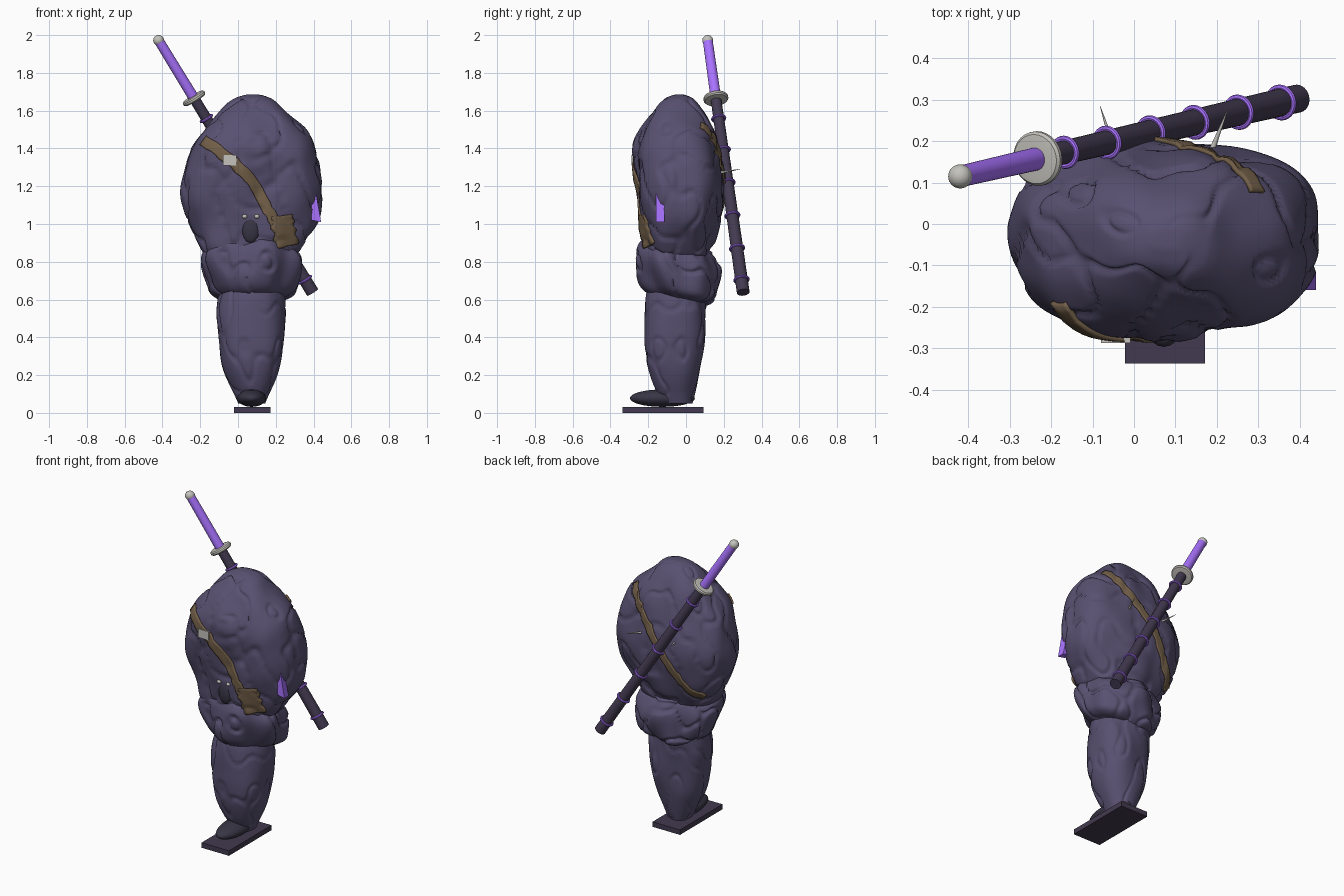
import bpy, bmesh, math
from mathutils import Vector, noise
from mathutils.bvhtree import BVHTree

if "Cube" in bpy.data.objects:
    bpy.data.objects.remove(bpy.data.objects["Cube"])


def material(name, rgb):
    m = bpy.data.materials.new(name)
    m.diffuse_color = (*rgb, 1)
    m.use_nodes = True
    m.node_tree.nodes["Principled BSDF"].inputs["Base Color"].default_value = m.diffuse_color
    return m


CLOTH = material("cloth", (0.098, 0.082, 0.165))
DARK = material("dark_cloth", (0.04, 0.036, 0.06))
SHEATH = material("sheath", (0.055, 0.042, 0.08))
PURPLE = material("purple", (0.40, 0.17, 1.0))
LEATHER = material("leather", (0.17, 0.115, 0.065))
STEEL = material("steel", (0.55, 0.54, 0.5))


def finish(name, bm, mat, angle=50):
    bmesh.ops.recalc_face_normals(bm, faces=bm.faces[:])
    me = bpy.data.meshes.new(name)
    bm.to_mesh(me)
    bm.free()
    ob = bpy.data.objects.new(name, me)
    bpy.context.collection.objects.link(ob)
    me.materials.append(mat)
    bpy.ops.object.select_all(action='DESELECT')
    bpy.context.view_layer.objects.active = ob
    ob.select_set(True)
    bpy.ops.object.shade_smooth_by_angle(angle=math.radians(angle))
    return ob


def spline(pts, steps):
    """Catmull-Rom through tuples of any length"""
    pts = [Vector(p) for p in pts]
    out = []
    for i in range(len(pts) - 1):
        a, b, c, d = pts[max(i - 1, 0)], pts[i], pts[i + 1], pts[min(i + 2, len(pts) - 1)]
        for s in range(steps):
            t = s / steps
            out.append(0.5 * (2 * b + (c - a) * t + (2 * a - 5 * b + 4 * c - d) * t * t
                              + (3 * b - a - 3 * c + d) * t ** 3))
    return out + [pts[-1]]


def wrinkle(p, lump, crease):
    q = Vector((p.x * 7, p.y * 7, p.z * 4.5))
    fold = max(0, 1 - abs(noise.noise(q * 1.2 + Vector((7, 3, 1)))) / 0.13)
    return lump * noise.noise(q) + crease * (0.3 - fold * fold * (3 - 2 * fold))


def cloth_loft(name, rings, mat, lump=0.02, crease=0.013, tilt=0, n=120, steps=12, power=2.3):
    """Wrinkled cloth mass; rings are (z, x_min, x_max, y_min, y_max)"""
    bm = bmesh.new()
    loops = []
    for z, x0, x1, y0, y1 in spline(rings, steps):
        cx, cy, rx, ry = (x0 + x1) / 2, (y0 + y1) / 2, (x1 - x0) / 2, (y1 - y0) / 2
        loop = []
        for k in range(n):
            a = 2 * math.pi * k / n
            c, s = math.cos(a), math.sin(a)
            e = 2 / power
            p = Vector((cx + rx * math.copysign(abs(c) ** e, c), cy + ry * math.copysign(abs(s) ** e, s), z))
            fade = min(1, min(rx, ry) / 0.1)
            p += Vector((c, s, 0)) * wrinkle(p, lump, crease) * fade
            p.z -= tilt * (p.y - cy)
            loop.append(bm.verts.new(p))
        loops.append(loop)
    for a, b in zip(loops, loops[1:]):
        for k in range(n):
            bm.faces.new((a[k], a[(k + 1) % n], b[(k + 1) % n], b[k]))
    bm.faces.new(loops[0])
    bm.faces.new(loops[-1])
    return finish(name, bm, mat, 80)


# hooded upper body
torso = cloth_loft("hooded_torso", [
    (0.80, -0.02, 0.18, -0.12, 0.04), (0.815, -0.13, 0.27, -0.19, 0.09), (0.865, -0.19, 0.33, -0.222, 0.122),
    (1.02, -0.268, 0.418, -0.236, 0.175), (1.20, -0.30, 0.448, -0.257, 0.195), (1.39, -0.25, 0.41, -0.272, 0.168),
    (1.50, -0.18, 0.35, -0.235, 0.142), (1.605, -0.088, 0.238, -0.168, 0.092), (1.66, -0.025, 0.175, -0.12, 0.045),
    (1.682, 0.03, 0.125, -0.07, 0.0), (1.686, 0.07, 0.08, -0.04, -0.03)], CLOTH, lump=0.022, power=2.4)

# hips
cloth_loft("hip_wrap", [
    (0.585, 0.02, 0.13, -0.1, 0.0), (0.597, -0.06, 0.21, -0.17, 0.09), (0.65, -0.145, 0.30, -0.215, 0.15),
    (0.77, -0.195, 0.335, -0.248, 0.165), (0.85, -0.17, 0.31, -0.24, 0.14), (0.9, -0.09, 0.24, -0.2, 0.09),
    (0.915, 0.04, 0.11, -0.1, 0.0)], CLOTH, lump=0.045, crease=0.016, tilt=0.2, power=2.1)

# trouser leg
cloth_loft("trouser_leg", [
    (0.05, 0.0, 0.145, -0.125, 0.03), (0.15, -0.045, 0.195, -0.175, 0.06), (0.28, -0.085, 0.232, -0.205, 0.085),
    (0.42, -0.102, 0.25, -0.218, 0.098), (0.60, -0.1, 0.247, -0.202, 0.105), (0.7, -0.08, 0.22, -0.18, 0.1)],
    CLOTH, lump=0.015, crease=0.008)


def ellipsoid(name, centre, radii, mat):
    bm = bmesh.new()
    bmesh.ops.create_uvsphere(bm, u_segments=32, v_segments=16, radius=1)
    for v in bm.verts:
        v.co = Vector(v.co[i] * radii[i] + centre[i] for i in range(3))
    return finish(name, bm, mat, 80)


def box(name, lo, hi, mat):
    bm = bmesh.new()
    bmesh.ops.create_cube(bm, size=1)
    for v in bm.verts:
        v.co = Vector((v.co[i] + 0.5) * (hi[i] - lo[i]) + lo[i] for i in range(3))
    return finish(name, bm, mat, 30)


# foot and sole
ellipsoid("foot", (0.072, -0.125, 0.078), (0.076, 0.172, 0.046), DARK)
box("sandal_sole", (-0.022, -0.337, 0), (0.172, 0.092, 0.032), SHEATH)

# dark knot at the waist with two studs
ellipsoid("waist_knot", (0.068, -0.222, 0.97), (0.046, 0.024, 0.07), DARK)
for i, x in enumerate((0.035, 0.1)):
    ellipsoid(f"stud_{i}", (x, -0.24, 1.04), (0.013, 0.012, 0.011), STEEL)

# straps laid on the torso surface
tree = BVHTree.FromPolygons([v.co for v in torso.data.vertices], [p.vertices[:] for p in torso.data.polygons])


def strap(name, path, width, side, lift=0.004, thick=0.012, steps=7, across=6):
    bm = bmesh.new()
    pts = spline(path, steps)
    rows = []
    for i, p in enumerate(pts):
        d = (pts[min(i + 1, len(pts) - 1)] - pts[max(i - 1, 0)]).normalized()
        row = []
        for j in range(across + 1):
            w = width * (j / across - 0.5) * (1 + 0.35 * noise.noise(Vector((i * 0.45, j // 4 * 9, side))))
            x, z = p.x - d.y * w, p.y + d.x * w
            hit, nor = tree.ray_cast(Vector((x, side, z)), Vector((0, -side, 0)))[:2]
            if hit is None:
                hit, nor = tree.find_nearest(Vector((x, side * 0.1, z)))[:2]
            if nor.y * side < 0:
                nor = -nor
            row.append(bm.verts.new(hit + nor * lift))
        rows.append(row)
    for a, b in zip(rows, rows[1:]):
        for j in range(across):
            bm.faces.new((a[j], a[j + 1], b[j + 1], b[j]))
    ob = finish(name, bm, LEATHER, 50)
    m = ob.modifiers.new("thickness", 'SOLIDIFY')
    m.thickness, m.offset = thick, 0
    return ob


strap("front_strap", [(-0.18, 1.44), (-0.04, 1.34), (0.07, 1.23), (0.14, 1.11), (0.19, 1.02), (0.25, 0.92)], 0.058, -1)
strap("back_strap", [(0.295, 1.52), (0.22, 1.43), (0.1, 1.28), (0, 1.15), (-0.1, 1.0), (-0.18, 0.92)], 0.045, 1)
strap("strap_pouch", [(0.232, 1.045), (0.24, 0.97), (0.262, 0.885)], 0.115, -1, 0.006, 0.014)
box("strap_buckle", (-0.08, -0.288, 1.31), (-0.008, -0.272, 1.365), STEEL)

# purple side wedge
bm = bmesh.new()
outline = [(0.39, 1.21), (0.405, 1.20), (0.44, 1.01), (0.39, 1.02)]
near = [bm.verts.new((x, -0.16, z + (0.01 if i < 2 else 0))) for i, (x, z) in enumerate(outline)]
far = [bm.verts.new((x, -0.115, z - (0.05 if i < 2 else 0))) for i, (x, z) in enumerate(outline)]
bm.faces.new(near)
bm.faces.new(far)
for i in range(4):
    bm.faces.new((near[i], near[(i + 1) % 4], far[(i + 1) % 4], far[i]))
finish("side_wedge", bm, PURPLE, 30)


# turned parts along an axis: profile of (distance, radius)
def turned(name, start, axis, profile, mat, n=28, closed=False):
    axis = axis.normalized()
    u = axis.orthogonal().normalized()
    v = axis.cross(u)
    bm = bmesh.new()
    loops = [[bm.verts.new(start + axis * d + (u * math.cos(2 * math.pi * k / n)
              + v * math.sin(2 * math.pi * k / n)) * r) for k in range(n)] for d, r in profile]
    for a, b in zip(loops, loops[1:] + (loops[:1] if closed else [])):
        for k in range(n):
            bm.faces.new((a[k], a[(k + 1) % n], b[(k + 1) % n], b[k]))
    if not closed:
        bm.faces.new(loops[0])
        bm.faces.new(loops[-1])
    return finish(name, bm, mat, 40)


# sword slung across the back
TOP, END = Vector((-0.42, 0.115, 1.972)), Vector((0.395, 0.303, 0.638))
AXIS = END - TOP
L = AXIS.length
ellipsoid("pommel", TOP, (0.029, 0.029, 0.028), STEEL)
turned("sword_grip", TOP, AXIS, [(0, 0.026), (0.23 * L, 0.028)], PURPLE)
turned("sword_guard", TOP + AXIS * 0.23, AXIS,
       [(-0.014, 0.045), (-0.012, 0.06), (-0.005, 0.066), (0.005, 0.066), (0.012, 0.06), (0.014, 0.045)], STEEL)
turned("sheath", TOP, AXIS, [(0.235 * L, 0.028), (0.6 * L, 0.031), (L, 0.034)], SHEATH)
for i, t in enumerate((0.31, 0.435, 0.565, 0.695, 0.825, 0.95)):
    r = 0.032 + 0.005 * t
    ring = [(0.007 * math.cos(a * math.pi / 4), r + 0.007 * math.sin(a * math.pi / 4)) for a in range(8)]
    turned(f"sheath_ring_{i}", TOP + AXIS * t, AXIS, ring, PURPLE, closed=True).data.shade_smooth()

# thin spikes on the back
for i, (a, b) in enumerate((((-0.045, 0.17, 1.27), (-0.082, 0.285, 1.29)), ((0.185, 0.17, 1.27), (0.228, 0.28, 1.29)))):
    a, b = Vector(a), Vector(b)
    turned(f"back_spike_{i}", a, b - a, [(0, 0.008), ((b - a).length, 0.0006)], STEEL, n=12)
